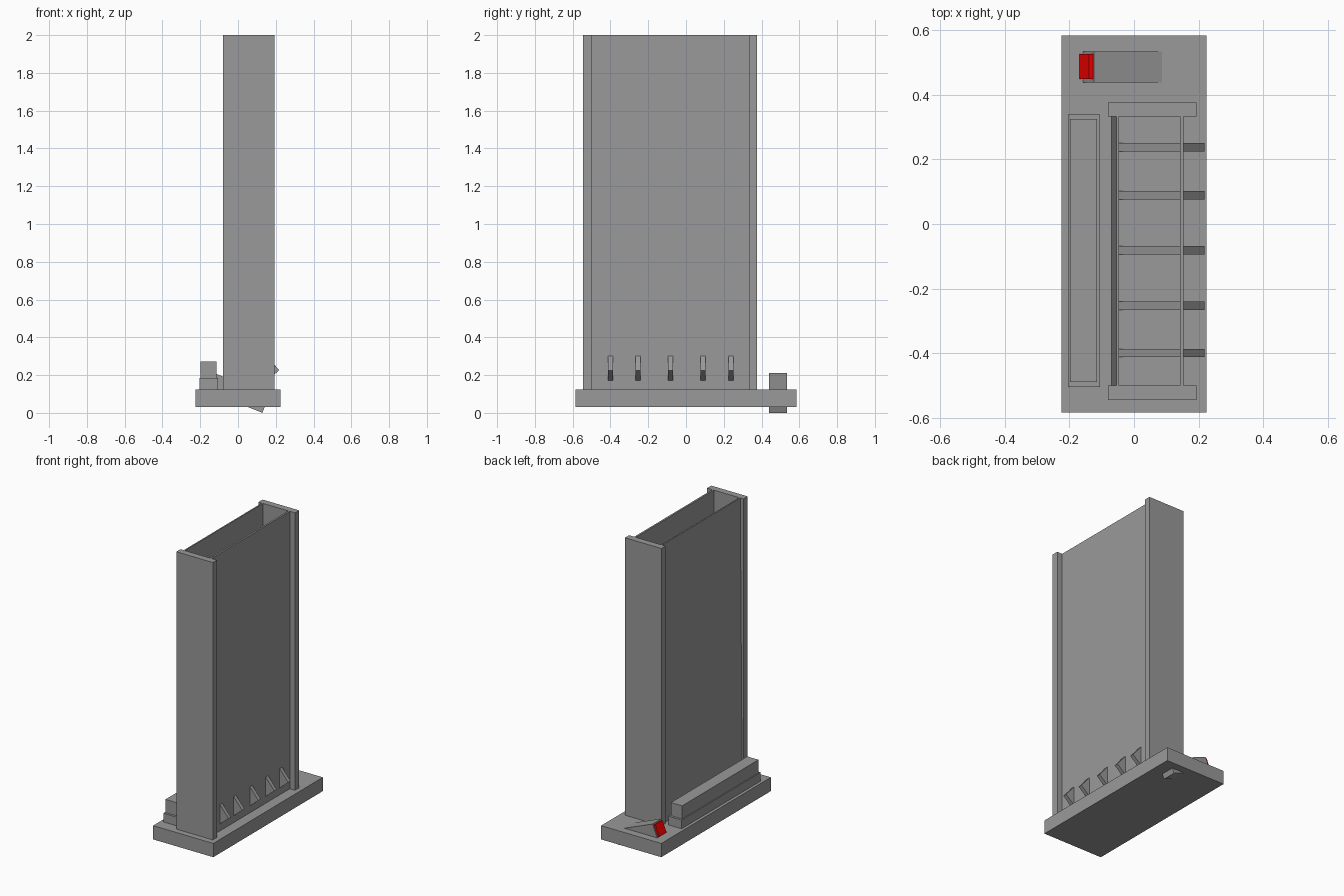
import bpy, bmesh
from math import sin, cos, radians

if "Cube" in bpy.data.objects:
    bpy.data.objects.remove(bpy.data.objects["Cube"])

# Materials
dark = bpy.data.materials.new("dark_grey")
dark.diffuse_color = (0.32, 0.32, 0.32, 1.0)
dark.use_nodes = True
dark.node_tree.nodes["Principled BSDF"].inputs["Base Color"].default_value = dark.diffuse_color
red = bpy.data.materials.new("red")
red.diffuse_color = (1.0, 0.0, 0.0, 1.0)
red.use_nodes = True
red.node_tree.nodes["Principled BSDF"].inputs["Base Color"].default_value = red.diffuse_color


def prism(name, profile, y0, y1, material=dark):
    """Extrude an (x, z) profile from y0 to y1."""
    bm = bmesh.new()
    near = [bm.verts.new((x, y0, z)) for x, z in profile]
    far = [bm.verts.new((x, y1, z)) for x, z in profile]
    n = len(profile)
    bm.faces.new(near)
    bm.faces.new(far[::-1])
    for i in range(n):
        j = (i + 1) % n
        bm.faces.new((near[i], far[i], far[j], near[j]))
    bmesh.ops.recalc_face_normals(bm, faces=bm.faces)
    mesh = bpy.data.meshes.new(name)
    bm.to_mesh(mesh)
    bm.free()
    mesh.materials.append(material)
    obj = bpy.data.objects.new(name, mesh)
    bpy.context.collection.objects.link(obj)
    return obj


def box(name, x0, x1, y0, y1, z0, z1):
    return prism(name, [(x0, z0), (x1, z0), (x1, z1), (x0, z1)], y0, y1)


def tilted(name, corner, angle, length, depth, y0, y1, material=dark):
    """Bar from its top corner, running along angle (x-z plane), depth downward."""
    a = radians(angle)
    ux, uz = cos(a) * length, sin(a) * length
    nx, nz = sin(a) * depth, -cos(a) * depth
    x, z = corner
    return prism(name, [(x, z), (x + ux, z + uz),
                        (x + ux + nx, z + uz + nz), (x + nx, z + nz)], y0, y1, material)


# Base plate
box("base_plate", -0.225, 0.225, -0.585, 0.585, 0.032, 0.125)

# Upright end posts
box("end_post_back", -0.08, 0.193, 0.333, 0.377, 0.125, 2.0)
box("end_post_front", -0.08, 0.193, -0.545, -0.501, 0.125, 2.0)

# Side panels: the right is vertical, the left leans slightly
box("right_panel", 0.142, 0.154, -0.501, 0.333, 0.125, 2.0)
prism("left_panel", [(-0.069, 0.125), (-0.058, 0.125), (-0.046, 2.0), (-0.055, 2.0)],
      -0.501, 0.333)

# Stepped ledge along the left side
box("ledge_lower", -0.205, -0.106, -0.505, 0.34, 0.125, 0.184)
box("ledge_upper", -0.199, -0.115, -0.49, 0.325, 0.184, 0.273)

# Slanted ribs passing through the right panel
for i, y in enumerate((-0.4, -0.254, -0.081, 0.089, 0.238)):
    tilted(f"rib_{i + 1}", (0.154, 0.302), 40, -0.28, 0.1, y - 0.013, y + 0.013)

# Tilted pedal housing with its red button
tilted("pedal_housing", (-0.124, 0.210), -22, 0.313, 0.1, 0.439, 0.534)
a, inset = radians(-22), 0.008
tilted("red_button", (-0.124 + sin(a) * inset, 0.210 - cos(a) * inset),
       -22, -0.013, 0.08, 0.45, 0.527, red)
